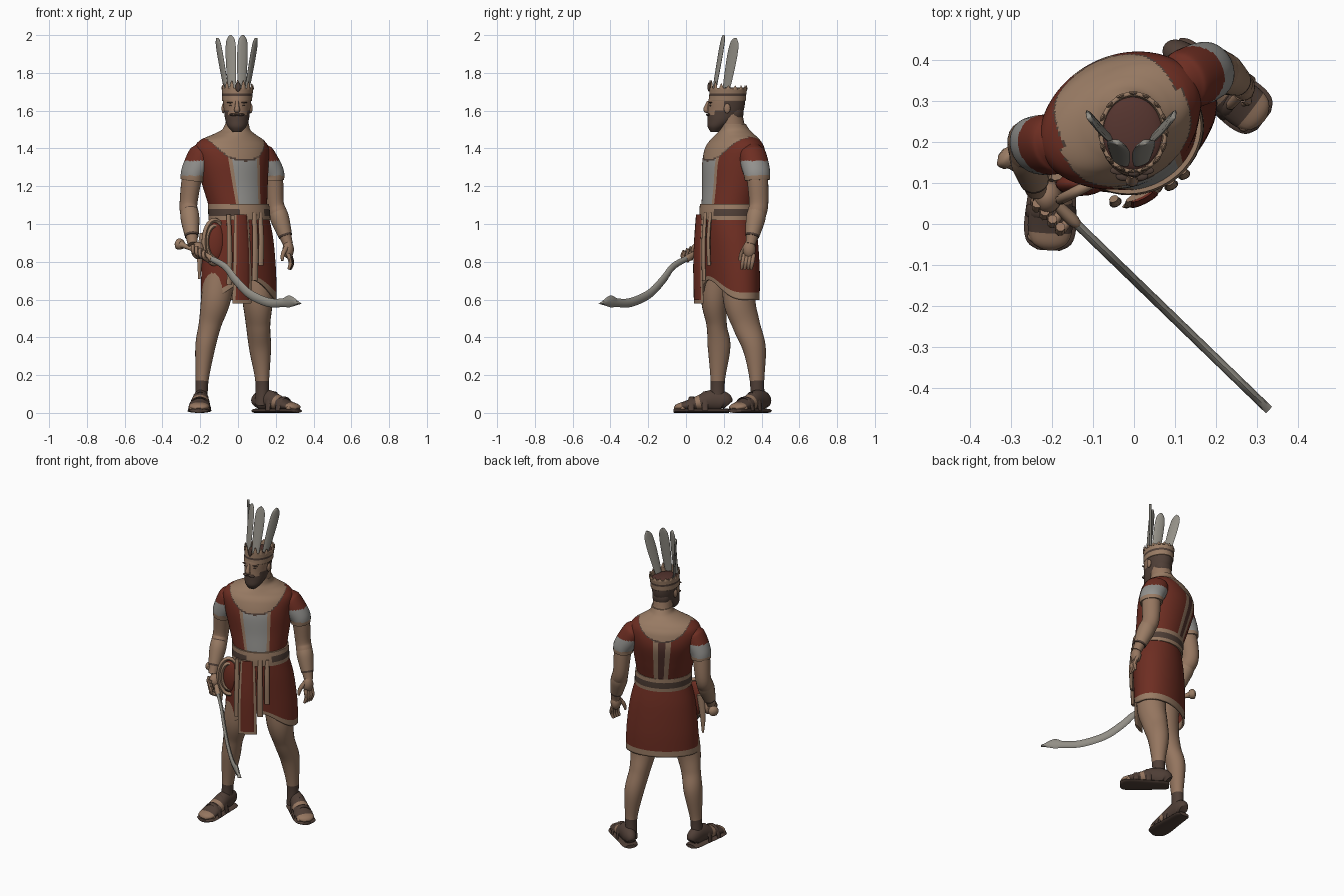
import bpy, bmesh, math
from mathutils import Vector as V

if "Cube" in bpy.data.objects:
    bpy.data.objects.remove(bpy.data.objects["Cube"])


def material(name, *rgb):
    m = bpy.data.materials.new(name)
    m.use_nodes = True
    m.diffuse_color = (*rgb, 1)
    m.node_tree.nodes["Principled BSDF"].inputs["Base Color"].default_value = (*rgb, 1)
    return m


SKIN, RED, GREY, BROWN, TAN, STEEL, MAROON = range(7)
MATS = [material("skin", .30, .18, .115), material("red cloth", .155, .027, .016),
        material("grey cloth", .29, .285, .27), material("dark brown", .08, .05, .038),
        material("tan trim", .32, .2, .128), material("steel grey", .29, .275, .24),
        material("maroon", .09, .035, .028)]

ANG = math.radians(27)                       # body turn
LEFT = V((math.cos(ANG), math.sin(ANG), 0))
BACK = V((-math.sin(ANG), math.cos(ANG), 0))
UP = V((0, 0, 1))
CX = V((1, 0, 0))


def finish(name, bm):
    bmesh.ops.recalc_face_normals(bm, faces=bm.faces)
    me = bpy.data.meshes.new(name)
    bm.to_mesh(me)
    bm.free()
    for m in MATS:
        me.materials.append(m)
    ob = bpy.data.objects.new(name, me)
    bpy.context.collection.objects.link(ob)
    return ob


def smooth_path(pts, k):
    """Catmull-Rom through points carrying position and two radii."""
    out, n = [], len(pts)
    for i in range(n - 1):
        a, b, c, d = (pts[max(0, min(n - 1, j))] for j in (i - 1, i, i + 1, i + 2))
        for s in range(k):
            t = s / k
            out.append([.5 * (2 * q + (r - p) * t + (2 * p - 5 * q + 4 * r - w) * t * t
                        + (3 * q - p - 3 * r + w) * t ** 3) for p, q, r, w in zip(a, b, c, d)])
    return out + [list(pts[-1])]


def sweep(name, pts, color=SKIN, side=LEFT, n=16, k=5, flat=False, cap=True, shape=None):
    """Loft elliptical rings along a path; color is an index or rule(t, point, angle)."""
    path = smooth_path(pts, k)
    bm, rings, m = bmesh.new(), [], len(path)
    pick = color if callable(color) else lambda *_: color
    for i, (x, y, z, w, h) in enumerate(path):
        T = UP if flat else (V(path[min(i + 1, m - 1)][:3]) - V(path[max(i - 1, 0)][:3])).normalized()
        S = (side - T * side.dot(T)).normalized()
        N = T.cross(S)
        ring = []
        for j in range(n):
            a = math.tau * j / n
            p = V((x, y, z)) + S * max(w, .002) * math.cos(a) + N * max(h, .002) * math.sin(a)
            ring.append(bm.verts.new(shape(p, a, i / (m - 1)) if shape else p))
        rings.append(ring)
    for i in range(m - 1):
        for j in range(n):
            q = (j + 1) % n
            f = bm.faces.new((rings[i][j], rings[i][q], rings[i + 1][q], rings[i + 1][j]))
            f.material_index = pick((i + .5) / (m - 1), f.calc_center_median(), math.tau * (j + .5) / n)
    if cap:
        for r, t in ((rings[0], 0), (rings[-1], 1)):
            f = bm.faces.new(r)
            f.material_index = pick(t, f.calc_center_median(), 0)
    return finish(name, bm)


def ball(name, c, r, color=SKIN):
    bm = bmesh.new()
    bmesh.ops.create_uvsphere(bm, u_segments=20, v_segments=12, radius=1)
    for v in bm.verts:
        v.co = V(c) + V((v.co.x * r[0], v.co.y * r[1], v.co.z * r[2]))
    for f in bm.faces:
        f.material_index = color
    return finish(name, bm)


def local(u, v, z, c=V((.01, .22, 0))):
    return c + LEFT * u + BACK * v + UP * z


# Torso: tunic, broad round collar and straight panels
def tunic(t, p, a):
    u = (p - V((-.03, .25, 0))).dot(LEFT)
    front, c = math.sin(a) < 0, abs(math.cos(a))
    edge = p.z - ((1.332 if front else 1.365) + 2 * u * u + 80 * u ** 4)
    if edge > 0:
        return TAN if edge > .008 else BROWN
    if front:
        return GREY if c < .36 else TAN if c < .46 else RED
    return MAROON if c < .11 else TAN if c < .24 else RED


sweep("tunic_and_collar", [(.01, .22, 1.0, .15, .13), (.0, .225, 1.09, .158, .138), (-.015, .24, 1.2, .178, .148),
      (-.03, .253, 1.32, .2, .158), (-.034, .258, 1.4, .208, .142), (-.032, .26, 1.443, .18, .118),
      (-.02, .26, 1.475, .115, .097), (-.01, .257, 1.5, .073, .08), (-.005, .25, 1.53, .062, .068)],
      tunic, n=120, k=12, flat=True)
sweep("neck", [(-.01, .258, 1.46, .07, .075), (-.005, .245, 1.53, .06, .066), (-.003, .235, 1.6, .058, .062)], flat=True)
sweep("belt", [(.008, .221, 1.02, .168, .145), (.006, .222, 1.06, .168, .147), (.002, .224, 1.105, .166, .146)],
      lambda t, p, a: BROWN if .25 < t < .7 and not -1.9 < a - math.tau < -1.1 else TAN, n=48, flat=True)


# Skirt with raised front hem
def hem(p, a, t):
    return p + UP * max(0, -math.sin(a)) ** 4 * .105 * (1 - t) ** 1.5


skirt = sweep("skirt", [(.004, .237, .598, .214, .132), (.004, .235, .75, .21, .138), (.006, .228, .92, .19, .14),
              (.01, .22, 1.05, .155, .135)], lambda t, p, a: TAN if t < .11 else RED, n=64, k=9,
              flat=True, cap=False, shape=hem)
skirt.modifiers.new("cloth", "SOLIDIFY").thickness = .012


# Hanging apron and sash tails
def hanging(name, u, v, top, bottom, w, color):
    a, b = local(u, v + .008, top), local(u, v, bottom)
    mid = (a + b) / 2 - BACK * .008
    sweep(name, [(*a, w * .8, .008), (*mid, w, .009), (*b, w * 1.05, .008)], color, n=12, k=6)


hanging("apron_trim", -.06, -.141, 1.05, .58, .053, TAN)
hanging("apron", -.06, -.147, 1.05, .598, .038, RED)
hanging("sash_tail_left", .015, -.147, 1.06, .7, .017, TAN)
hanging("sash_tail_middle", .055, -.138, 1.06, .78, .015, TAN)
hanging("sash_tail_right", -.125, -.122, 1.05, .68, .015, TAN)

# Draped sash loop on the right hip
loop_c = V((-.125, .088, .905))
for name, r, thick in (("sash_loop_outer", 1, .013), ("sash_loop_inner", .72, .012)):
    ring = [loop_c + LEFT * math.cos(a) * .062 * r + UP * math.sin(a) * .115 * r
            for a in [math.tau * i / 16 for i in range(17)]]
    sweep(name, [(*p, thick, thick) for p in ring], TAN, side=BACK, n=8, k=2)
ball("sash_drape", loop_c + BACK * .012, (.062, .03, .11), RED)
sweep("sash_end", [(-.185, .12, .95, .02, .012), (-.2, .115, .83, .018, .012), (-.205, .12, .71, .006, .006)], TAN, n=8)


# Legs with ankle wraps
def leg_color(t, p, a):
    return BROWN if p.z < .172 else SKIN


sweep("right_leg", [(-.08, .19, .88, .085, .09), (-.114, .152, .62, .08, .073), (-.148, .162, .47, .06, .054),
      (-.173, .175, .35, .053, .06), (-.19, .168, .17, .034, .038), (-.195, .168, .04, .034, .04)],
      leg_color, side=CX, n=24, k=10)
sweep("left_leg", [(.08, .29, .88, .085, .09), (.102, .28, .62, .08, .088), (.106, .318, .47, .062, .076),
      (.117, .362, .34, .057, .062), (.128, .376, .17, .036, .039), (.125, .378, .04, .035, .04)],
      leg_color, side=LEFT, n=24, k=10)


# Feet in sandals
def foot(name, heel, toe):
    heel, toe = V(heel), V(toe)
    d = toe - heel
    side = UP.cross(d).normalized()
    rows = ((0, .025, .03), (.08, .038, .05), (.3, .043, .055), (.55, .05, .04), (.8, .055, .025), (.94, .045, .018), (1, .018, .008))
    sweep(name + "_foot", [(*(heel + d * f + UP * (h + .012)), w, h) for f, w, h in rows],
          lambda t, p, a: SKIN if .46 < t < .52 or t > .72 else BROWN, side=side, k=6, n=20)
    sweep(name + "_sole", [(*(heel + d * (f * 1.03 - .015) + UP * .011), w + .009, .011) for f, w, h in rows],
          BROWN, side=side, k=4)
    for i in range(5):
        p = heel + d * (.93 - .03 * abs(i - 1)) + side * (i - 2) * .02 + UP * .026
        ball(name + "_toe", p, (.014, .014, .013))
    for f, w, h in ((.42, .05, .098), (.68, .057, .07)):
        p = heel + d * f
        arc = [p + side * math.cos(a) * w + UP * (.012 + math.sin(a) * h)
               for a in [math.pi * i / 6 for i in range(7)]]
        sweep(name + "_strap", [(*q, .016, .005) for q in arc], BROWN, side=d.normalized(), n=8, k=2)


foot("right", (-.193, .222, 0), (-.208, -.06, 0))
foot("left", (.095, .425, 0), (.315, .255, 0))


# Arms and sleeves
def sleeve_color(t, p, a):
    return RED if p.z > 1.335 else GREY if p.z > 1.256 else TAN


for name, sh, mid, el, wr in (("right", (-.195, .195, 1.37), (-.238, .192, 1.27), (-.262, .2, 1.11), (-.243, .1, .92)),
                              ("left", (.125, .352, 1.37), (.18, .375, 1.27), (.195, .385, 1.11), (.256, .347, .92))):
    sh, mid, el, wr = map(V, (sh, mid, el, wr))
    top = sh.lerp(mid, -.5)
    sweep(name + "_sleeve", [(*top, .03, .03), (*sh.lerp(mid, -.2), .052, .06), (*sh, .063, .073),
          (*sh.lerp(mid, .5), .066, .076), (*mid, .062, .073), (*mid.lerp(el, .24), .058, .068)], sleeve_color, n=28, k=8)
    sweep(name + "_arm", [(*sh, .05, .055), (*mid, .053, .058), (*el, .046, .052),
          (*el.lerp(wr, .35), .047, .05), (*wr, .03, .03), (*wr.lerp(el, -.15), .026, .028)], SKIN, n=20, k=6)
    sweep(name + "_bracer", [(*el.lerp(wr, .2), .046, .049), (*el.lerp(wr, .45), .049, .052), (*el.lerp(wr, .93), .036, .037)],
          lambda t, p, a: BROWN if t < .06 or t > .94 else TAN, n=20, k=6)

# Left hand, open and relaxed
ball("left_palm", (.266, .335, .865), (.03, .034, .048))
for i in range(4):
    b = V((.266 + i * .003, .308 + i * .017, .84))
    sweep("left_finger", [(*b, .011, .011), (*(b + V((.012, -.008, -.045))), .011, .011),
          (*(b + V((.002, -.014, -.08))), .007, .007)], n=8)
sweep("left_thumb", [(.258, .315, .88, .014, .014), (.238, .293, .84, .012, .012), (.234, .285, .805, .007, .007)], n=8)

# Right fist
ball("right_fist", (-.212, .068, .86), (.036, .042, .046))
for i in range(4):
    b = V((-.225 + i * .019, .075 - i * .019, .868 - i * .01))
    sweep("right_finger", [(*(b + V((-.012, -.025, .02))), .012, .012), (*(b + V((-.012, -.035, -.012))), .012, .012),
          (*(b + V((.012, -.005, -.034))), .01, .01)], n=8)

# Curved sword
flat_side = V((.7, .72, 0))
sweep("sword_handle", [(-.325, .175, .897, .012, .012), (-.315, .167, .895, .03, .03), (-.3, .153, .89, .026, .026),
      (-.285, .138, .885, .014, .014), (-.2, .058, .85, .013, .013), (-.155, .014, .822, .016, .02),
      (-.14, 0, .812, .012, .018)], TAN, side=flat_side, n=12)
blade = ((-.15, .82, .015), (-.07, .775, .019), (-.015, .705, .023), (.06, .63, .024), (.16, .585, .024),
         (.235, .583, .023), (.275, .59, .031), (.33, .578, .002))
sweep("sword_blade", [(x, -.01 - (x + .13) * .967, z, .011, w) for x, z, w in blade], STEEL, side=flat_side, n=8, k=6)


# Head with hair and beard
def head_color(t, p, a):
    jaw = p.z < (1.598 if abs(p.x) > .05 else 1.576)
    return BROWN if jaw or p.y > .24 or (p.y > .2 and abs(p.x) > .05) or p.z > 1.68 else SKIN


sweep("head", [(-.005, .152, 1.488, .024, .022), (-.005, .165, 1.515, .048, .05), (-.005, .19, 1.55, .062, .076),
      (-.005, .21, 1.6, .069, .094), (-.005, .216, 1.66, .075, .096), (-.005, .22, 1.69, .065, .08),
      (-.005, .222, 1.705, .03, .05)], head_color, side=CX, n=48, k=9, flat=True)
sweep("nose", [(-.005, .12, 1.65, .008, .008), (-.005, .108, 1.62, .012, .012), (-.005, .106, 1.603, .016, .014),
      (-.005, .12, 1.595, .01, .01)], side=CX, n=10)
for s in (-1, 1):
    ball("eyebrow", (-.005 + s * .033, .131, 1.643), (.021, .01, .004), BROWN)
    ball("eye", (-.005 + s * .031, .13, 1.627), (.011, .006, .004), BROWN)
    ball("moustache", (-.005 + s * .018, .117, 1.579), (.022, .012, .007), BROWN)
    ball("ear", (-.005 + s * .073, .218, 1.612), (.009, .017, .026))
ball("nape_hair", (-.005, .255, 1.59), (.058, .05, .06), BROWN)

# Crown with small points and a capped top
crown = sweep("crown", [(-.005, .218, 1.65, .079, .098), (-.004, .221, 1.685, .081, .098), (-.002, .224, 1.72, .084, .1)],
              lambda t, p, a: BROWN if .45 < t < .55 else TAN, side=CX, n=40, k=6, flat=True, cap=False)
crown.modifiers.new("band", "SOLIDIFY").thickness = .01
ball("crown_cap", (-.003, .223, 1.69), (.077, .094, .024), MAROON)
for i in range(16):
    a = math.tau * i / 16
    out = V((math.cos(a) * .081, math.sin(a) * .096, 0))
    tall = .012 + .03 * max(0, -math.sin(a))
    p = V((-.002, .224, 1.712)) + out
    sweep("crown_point", [(*p, .014, .005), (*(p + UP * tall * .6), .01, .005), (*(p + UP * (tall + .008)), .002, .002)],
          TAN, side=V((-math.sin(a), math.cos(a), 0)), n=8, k=2)
ball("crown_jewel", (0, .122, 1.725), (.014, .008, .024), BROWN)

# Four tall feathers
for s in (-1, 1):
    for name, base, tip, side in (("inner_feather", (.026, .15, 1.71), (.033, .2, 2.0), V((1, .4 * s, 0))),
                                  ("outer_feather", (.055, .212, 1.71), (.103, .262, 1.985), V((.55 * s, 1, 0)))):
        b, t = (V((-.007 + s * q[0], q[1], q[2])) for q in (base, tip))
        rows = ((0, .021), (.3, .027), (.65, .03), (.88, .026), (.97, .014), (1, .003))
        sweep(name, [(*b.lerp(t, f), w, .007) for f, w in rows], STEEL, side=side, n=10, k=4)

# Smooth shading that keeps hard edges
bpy.ops.object.select_all(action="DESELECT")
for ob in bpy.context.collection.objects:
    if ob.type == "MESH":
        ob.select_set(True)
        bpy.context.view_layer.objects.active = ob
bpy.ops.object.shade_smooth_by_angle(angle=math.radians(45))
